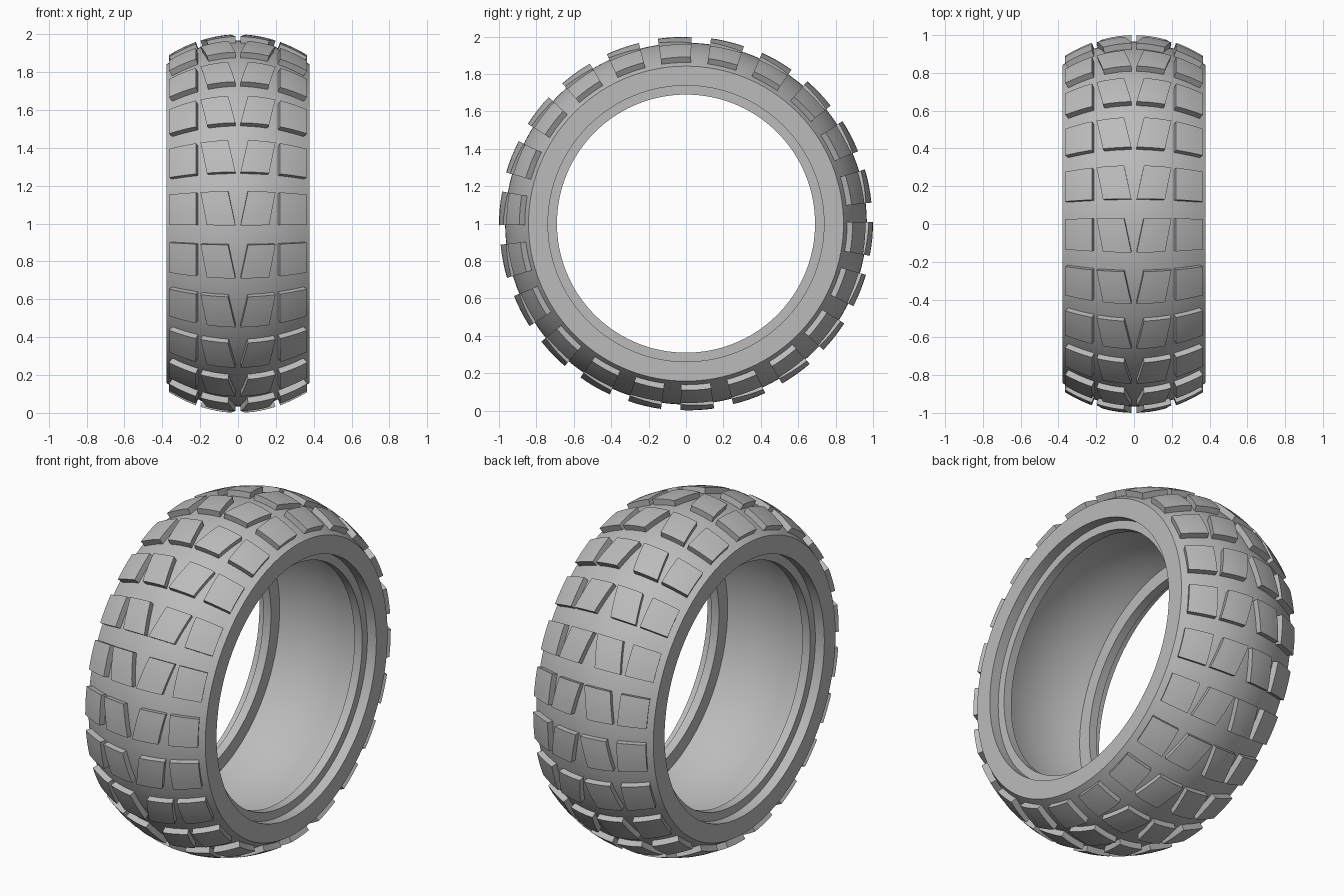
import bpy
import bmesh
from math import sin, cos, pi, radians, sqrt

old = bpy.data.objects.get("Cube")
if old:
    bpy.data.objects.remove(old, do_unlink=True)

# Single rubber colour
rubber = bpy.data.materials.new("grey_rubber")
rubber.use_nodes = True
rubber.diffuse_color = (0.5, 0.5, 0.5, 1)
rubber.node_tree.nodes["Principled BSDF"].inputs["Base Color"].default_value = (0.5, 0.5, 0.5, 1)

HALF = 0.378      # half the tyre width
CROWN = 0.967     # carcass radius at the middle
DROP = 0.125      # loss of radius towards the shoulder
LUGS = 22
PITCH = 2 * pi / LUGS
PHASE = radians(4.7)


def carcass_radius(x):
    return CROWN - DROP * (x / HALF) ** 2


def wheel_point(x, r, angle):
    """Angle is measured upwards from the front."""
    return (x, -r * cos(angle), 1 + r * sin(angle))


def raised_point(x, angle, height):
    """Point lifted off the carcass along its normal."""
    slope = 2 * DROP * x / HALF ** 2
    length = sqrt(1 + slope * slope)
    return wheel_point(x + height * slope / length,
                       carcass_radius(x) + height / length, angle)


def finish(bm, name):
    bmesh.ops.recalc_face_normals(bm, faces=bm.faces)
    mesh = bpy.data.meshes.new(name)
    bm.to_mesh(mesh)
    bm.free()
    mesh.materials.append(rubber)
    obj = bpy.data.objects.new(name, mesh)
    bpy.context.collection.objects.link(obj)
    bpy.ops.object.select_all(action='DESELECT')
    obj.select_set(True)
    bpy.context.view_layer.objects.active = obj
    bpy.ops.object.shade_smooth_by_angle(angle=radians(30))
    return obj


# Carcass: closed cross-section revolved around the axle
def build_carcass(steps=132, cuts=24):
    outer = [HALF * (2 * i / cuts - 1) for i in range(cuts + 1)]
    profile = [(x, carcass_radius(x)) for x in outer]
    # sidewall, bead step and bead lip
    bead = [(HALF, 0.738), (0.32, 0.738), (0.32, 0.69), (0.27, 0.69)]
    # hollow inner lining
    lining = [(0.27 * (1 - i / 6), 0.82 - 0.05 * (1 - i / 6) ** 2) for i in range(13)]
    profile += bead + lining + [(-x, r) for x, r in reversed(bead)]

    bm = bmesh.new()
    rings = [[bm.verts.new(wheel_point(x, r, 2 * pi * k / steps)) for x, r in profile]
             for k in range(steps)]
    n = len(profile)
    for k in range(steps):
        a, b = rings[k], rings[(k + 1) % steps]
        for i in range(n):
            j = (i + 1) % n
            bm.faces.new((a[i], a[j], b[j], b[i]))
    return finish(bm, "tyre_carcass")


# One tread block: a four-sided patch on the carcass, raised to a plateau
def add_block(bm, low_edge, high_edge, centre, side, height, spread=radians(5.2), n=4):
    layers = []
    for h in (-0.012, height):
        grid = []
        for v in range(n + 1):
            t = v / n
            x0 = low_edge[0] + (high_edge[0] - low_edge[0]) * t
            x1 = low_edge[1] + (high_edge[1] - low_edge[1]) * t
            angle = centre + spread * (2 * t - 1)
            grid.append([bm.verts.new(raised_point(side * (x0 + (x1 - x0) * u / n), angle, h))
                         for u in range(n + 1)])
        layers.append(grid)
    base, top = layers
    for grid in layers:
        for v in range(n):
            for u in range(n):
                bm.faces.new((grid[v][u], grid[v][u + 1], grid[v + 1][u + 1], grid[v + 1][u]))
    for i in range(n):
        for e in (0, n):
            bm.faces.new((base[e][i], base[e][i + 1], top[e][i + 1], top[e][i]))
            bm.faces.new((base[i][e], base[i + 1][e], top[i + 1][e], top[i][e]))


def build_tread(name, low_edge, high_edge, height):
    bm = bmesh.new()
    for k in range(LUGS):
        for side in (-1, 1):
            add_block(bm, low_edge, high_edge, PHASE + k * PITCH, side, height)
    return finish(bm, name)


build_carcass()
# Slanted centre blocks and straight shoulder blocks
build_tread("centre_tread_blocks", (0.013, 0.156), (0.05, 0.188), 0.033)
build_tread("shoulder_tread_blocks", (0.211, 0.347), (0.211, 0.347), 0.034)
